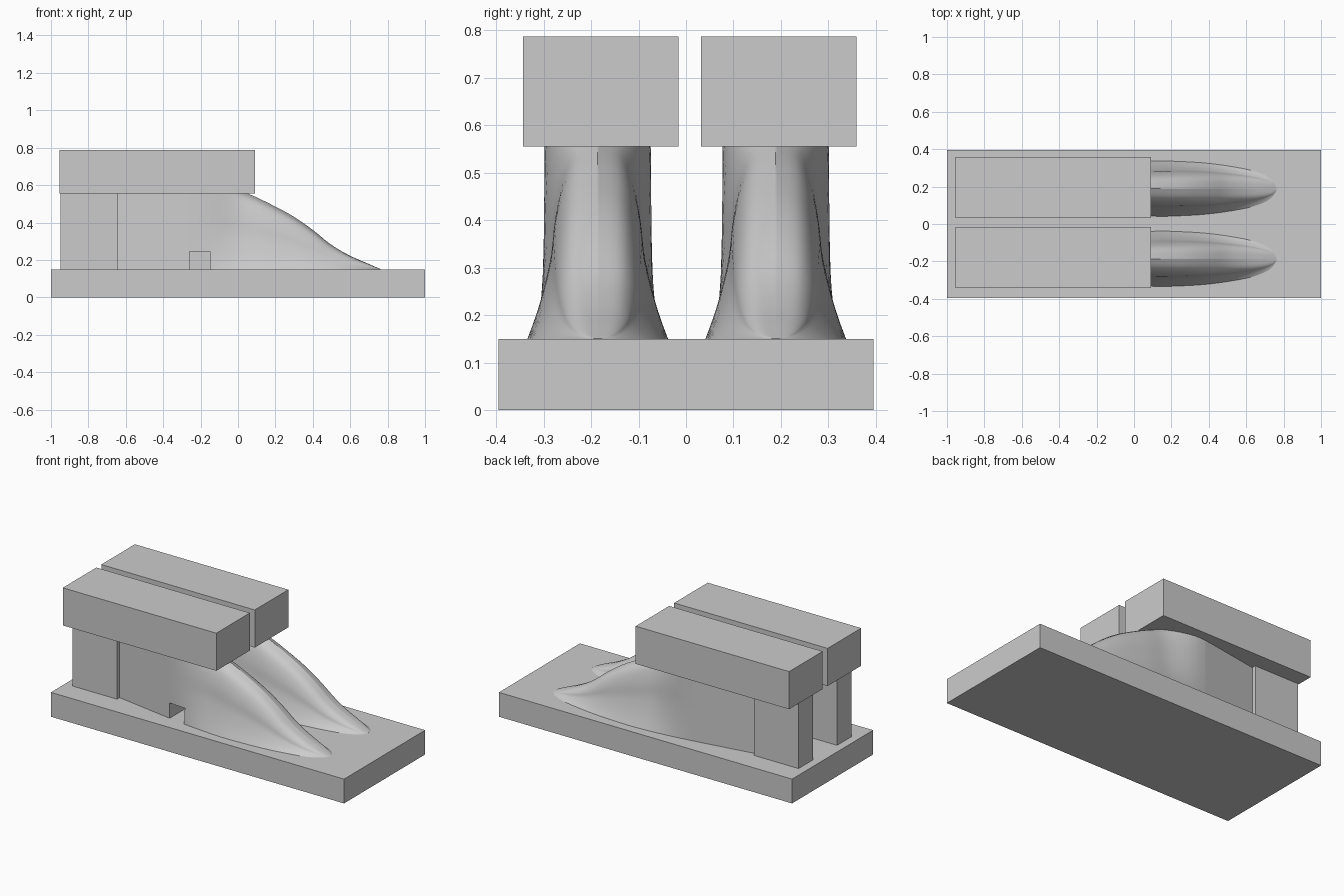
import bpy
import bmesh
import math

cube = bpy.data.objects.get("Cube")
if cube:
    bpy.data.objects.remove(cube, do_unlink=True)

grey = bpy.data.materials.new("light_grey")
grey.use_nodes = True
grey.diffuse_color = (0.6, 0.6, 0.6, 1)
grey.node_tree.nodes["Principled BSDF"].inputs["Base Color"].default_value = (0.6, 0.6, 0.6, 1)

BASE_TOP, LEG_TOP = 0.15, 0.555
WEDGE_FRONT = -0.26


def finish(name, bm):
    bmesh.ops.recalc_face_normals(bm, faces=bm.faces[:])
    mesh = bpy.data.meshes.new(name)
    bm.to_mesh(mesh)
    bm.free()
    mesh.materials.append(grey)
    obj = bpy.data.objects.new(name, mesh)
    bpy.context.collection.objects.link(obj)
    return obj


def loft(name, rings):
    """Skin a list of closed rings and cap both ends."""
    bm = bmesh.new()
    loops = [[bm.verts.new(p) for p in ring] for ring in rings]
    for a, b in zip(loops, loops[1:]):
        for i in range(len(a)):
            j = (i + 1) % len(a)
            bm.faces.new((a[i], a[j], b[j], b[i]))
    bm.faces.new(loops[0])
    bm.faces.new(loops[-1])
    return finish(name, bm)


def rect(x, y0, y1, z0, z1):
    return [(x, y0, z0), (x, y1, z0), (x, y1, z1), (x, y0, z1)]


def box(name, x0, x1, y0, y1, z0, z1):
    return loft(name, [rect(x0, y0, y1, z0, z1), rect(x1, y0, y1, z0, z1)])


def curve(points, x):
    """Smooth cubic interpolation through (x, value) points."""
    n = len(points)

    def slope(k):
        a, b = points[max(k - 1, 0)], points[min(k + 1, n - 1)]
        return (b[1] - a[1]) / (b[0] - a[0])

    k = 0
    while k < n - 2 and x > points[k + 1][0]:
        k += 1
    (xa, ya), (xb, yb) = points[k], points[k + 1]
    d = xb - xa
    t = (x - xa) / d
    return (ya * (1 + 2 * t) * (1 - t) ** 2 + slope(k) * d * t * (1 - t) ** 2
            + yb * t * t * (3 - 2 * t) + slope(k + 1) * d * t * t * (t - 1))


# Foot outline half-width, ridge height and arch section
OUTLINE = [(-0.26, 0.109), (-0.1, 0.131), (0.1, 0.147), (0.2, 0.147), (0.4, 0.135),
           (0.6, 0.104), (0.69, 0.076), (0.74, 0.045), (0.762, 0.012)]
RIDGE = [(-0.26, 0.62), (-0.1, 0.61), (0.06, 0.552), (0.2, 0.485), (0.3, 0.43),
         (0.4, 0.36), (0.5, 0.28), (0.6, 0.222), (0.7, 0.178), (0.762, 0.151)]
ARCH = [(0, 1), (0.12, 0.89), (0.25, 0.79), (0.45, 0.67), (0.65, 0.61),
        (0.85, 0.47), (0.95, 0.29), (1, 0)]


def foot_ring(x, cy):
    width = curve(OUTLINE, x)
    height = curve(RIDGE, x) - BASE_TOP
    t = min(max((x - WEDGE_FRONT) / 0.3, 0), 1)
    blend = 1 - t * t * (3 - 2 * t)
    half = []
    steps = 20
    for i in range(steps):
        f = math.sin(math.pi / 2 * i / steps)
        arch = curve(ARCH, f)
        half.append((width * (arch + (1 - arch) * blend), BASE_TOP + height * f))
    ring = [(x, cy - w, z) for w, z in half]
    ring.append((x, cy, BASE_TOP + height))
    ring += [(x, cy + w, z) for w, z in reversed(half)]
    return ring


def build_foot(name, cy):
    steps = 40
    last = OUTLINE[-1][0]
    xs = [WEDGE_FRONT + (last - WEDGE_FRONT) * math.sin(math.pi / 2 * i / steps)
          for i in range(steps + 1)]
    foot = loft(name, [foot_ring(x, cy) for x in xs])
    # Small notch low on the front side
    cutter = box("notch_cutter", -0.3, -0.15, cy - 0.3, cy + 0.085, 0.1, 0.245)
    cutter.hide_render = True
    mod = foot.modifiers.new("notch", 'BOOLEAN')
    mod.operation = 'DIFFERENCE'
    mod.solver = 'EXACT'
    mod.object = cutter
    bpy.ops.object.select_all(action='DESELECT')
    foot.select_set(True)
    bpy.context.view_layer.objects.active = foot
    bpy.ops.object.modifier_apply(modifier=mod.name)
    bpy.data.objects.remove(cutter, do_unlink=True)
    bpy.ops.object.shade_smooth_by_angle(angle=math.radians(40))


# Base slab
box("base_slab", -1, 1, -0.395, 0.395, 0, BASE_TOP)

# Two identical legs side by side
for side, cy in (("right", -0.186), ("left", 0.189)):
    box(side + "_top_block", -0.955, 0.092, cy - 0.157, cy + 0.17, LEG_TOP, 0.787)
    box(side + "_heel_block", -0.95, -0.645, cy - 0.071, cy + 0.071, BASE_TOP, LEG_TOP)
    loft(side + "_ankle_wedge", [
        rect(-0.645, cy - 0.046, cy + 0.046, BASE_TOP, LEG_TOP),
        rect(WEDGE_FRONT, cy - 0.109, cy + 0.109, BASE_TOP, LEG_TOP)])
    build_foot(side + "_foot", cy)
